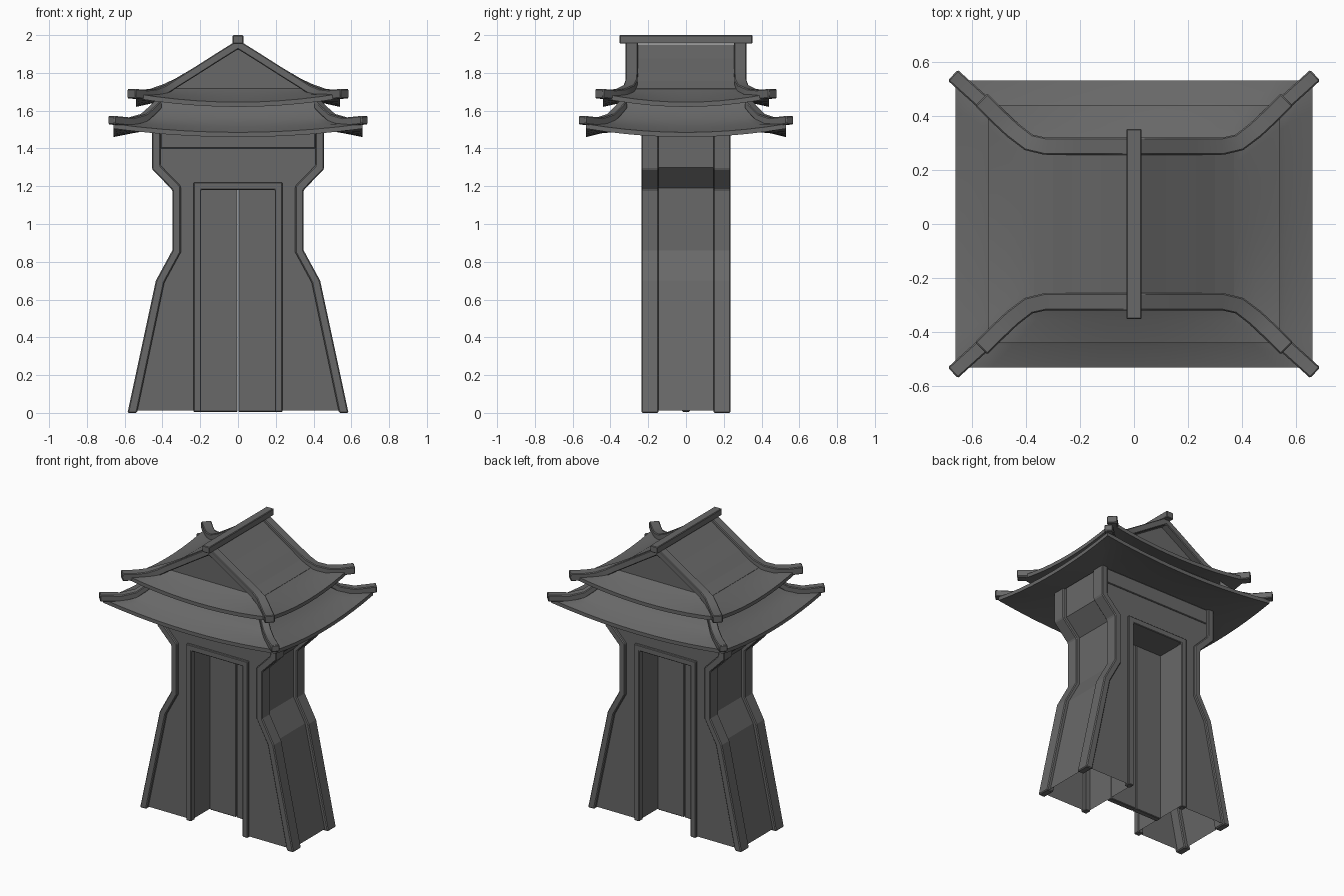
import bpy, bmesh, math
from mathutils import Vector

cube = bpy.data.objects.get("Cube")
if cube:
    bpy.data.objects.remove(cube, do_unlink=True)

GREY = (0.14, 0.14, 0.14, 1)
stone = bpy.data.materials.new("dark_grey")
stone.use_nodes = True
stone.diffuse_color = GREY
bsdf = stone.node_tree.nodes["Principled BSDF"]
bsdf.inputs["Base Color"].default_value = GREY


def finish(name, bm, bevel=0, smooth=None):
    bmesh.ops.recalc_face_normals(bm, faces=bm.faces)
    mesh = bpy.data.meshes.new(name)
    bm.to_mesh(mesh)
    bm.free()
    mesh.materials.append(stone)
    obj = bpy.data.objects.new(name, mesh)
    bpy.context.collection.objects.link(obj)
    if bevel:
        mod = obj.modifiers.new("bevel", "BEVEL")
        mod.width = bevel
        mod.segments = 1
    if smooth:
        bpy.ops.object.select_all(action="DESELECT")
        bpy.context.view_layer.objects.active = obj
        obj.select_set(True)
        bpy.ops.object.shade_smooth_by_angle(angle=math.radians(smooth))
    return obj


def mirrored(pts):
    """Right half outline followed by its left half."""
    return pts + [(-x, z) for x, z in reversed(pts)]


def prism(name, outline, y0, y1, bevel=0, open_bottom=False):
    bm = bmesh.new()
    front = bm.faces.new([bm.verts.new((x, y0, z)) for x, z in outline])
    out = bmesh.ops.extrude_face_region(bm, geom=[front], use_keep_orig=True)
    moved = [v for v in out["geom"] if isinstance(v, bmesh.types.BMVert)]
    bmesh.ops.translate(bm, verts=moved, vec=(0, y1 - y0, 0))
    bmesh.ops.recalc_face_normals(bm, faces=bm.faces)
    if open_bottom:
        low = min(z for _, z in outline) + 0.005
        faces = [f for f in bm.faces if all(v.co.z < low for v in f.verts)]
        bmesh.ops.delete(bm, geom=faces, context="FACES_ONLY")
    return finish(name, bm, bevel)


def box(name, x, y, z):
    return prism(name, [(x[0], z[0]), (x[1], z[0]), (x[1], z[1]), (x[0], z[1])],
                 y[0], y[1], 0.004)


def hip_roof(name, rings, steps=10):
    """Loft rectangles (half x, half y, middle z, corner lift)."""
    bm = bmesh.new()
    loops = []
    for hx, hy, z, lift in rings:
        corners = [(hx, hy), (-hx, hy), (-hx, -hy), (hx, -hy)]
        loop = []
        for k in range(4):
            a, b = Vector(corners[k]), Vector(corners[(k + 1) % 4])
            for i in range(steps):
                p = a.lerp(b, i / steps)
                t = 2 * i / steps - 1
                loop.append(bm.verts.new((p.x, p.y, z + lift * t * t)))
        loops.append(loop)
    n = 4 * steps
    for lo, hi in zip(loops, loops[1:]):
        for i in range(n):
            j = (i + 1) % n
            bm.faces.new((lo[i], lo[j], hi[j], hi[i]))
    return finish(name, bm, smooth=30)


def sweep(name, path, width, height):
    """Square ridge bar along a path."""
    bm = bmesh.new()
    pts = [Vector(p) for p in path]
    rows = []
    for i, p in enumerate(pts):
        d = pts[min(i + 1, len(pts) - 1)] - pts[max(i - 1, 0)]
        side = Vector((-d.y, d.x, 0)).normalized() * width / 2
        up = Vector((0, 0, height / 2))
        rows.append([bm.verts.new(p + q) for q in
                     (side + up, -side + up, -side - up, side - up)])
    for a, b in zip(rows, rows[1:]):
        for i in range(4):
            j = (i + 1) % 4
            bm.faces.new((a[i], a[j], b[j], b[i]))
    bm.faces.new(rows[0])
    bm.faces.new(rows[-1])
    return finish(name, bm, 0.005, 35)


# Gate body with doorway, open underneath
half = [(0.20, 0.012), (0.56, 0.012), (0.41, 0.70), (0.322, 0.86),
        (0.322, 1.19), (0.43, 1.30), (0.43, 1.52)]
prism("gate_body", mirrored(half) + [(-0.20, 1.18), (0.20, 1.18)],
      -0.215, 0.215, open_bottom=True)

# Raised trim along the outer edges and round the doorway, front and back
outer = [(0.585, 0), (0.435, 0.70), (0.348, 0.86), (0.348, 1.18),
         (0.455, 1.29), (0.455, 1.52)]
inner = [(0.535, 0), (0.39, 0.69), (0.303, 0.85), (0.303, 1.20),
         (0.41, 1.31), (0.41, 1.52)]
for label, s in (("front", -1), ("back", 1)):
    for side, m in (("left", 1), ("right", -1)):
        strip = [(m * x, z) for x, z in outer + inner[::-1]]
        prism(f"{label}_{side}_edge_trim", strip, s * 0.145, s * 0.235, 0.006)
    arch = mirrored([(0.235, 0.005), (0.235, 1.22)])
    arch += [(-0.195, 0.005), (-0.195, 1.18), (0.195, 1.18), (0.195, 0.005)]
    prism(f"{label}_door_frame", arch, s * 0.19, s * 0.232, 0.004)
    box(f"{label}_lintel", (-0.41, 0.41), (s * 0.20, s * 0.222), (1.40, 1.5))

# Double door in the middle of the passage
for side, m in (("left", 1), ("right", -1)):
    box(f"{side}_door", sorted((m * 0.002, m * 0.202)), (-0.02, 0.02), (0.005, 1.19))

# Lower roof, from inside top over the eave to the underside
hip_roof("lower_roof", [
    (0.38, 0.30, 1.68, 0), (0.42, 0.33, 1.62, 0), (0.49, 0.385, 1.555, 0.005),
    (0.56, 0.45, 1.515, 0.02), (0.66, 0.53, 1.485, 0.045),
    (0.66, 0.53, 1.46, 0.045), (0.56, 0.45, 1.48, 0.02), (0.44, 0.22, 1.50, 0)])

# Upper roof skirt
hip_roof("upper_roof_skirt", [
    (0.34, 0.25, 1.73, 0), (0.38, 0.285, 1.71, 0), (0.45, 0.355, 1.675, 0.015),
    (0.54, 0.44, 1.645, 0.045),
    (0.54, 0.44, 1.62, 0.045), (0.45, 0.35, 1.64, 0.015), (0.36, 0.28, 1.655, 0)])

# Upper gable with curved slopes
gable = [(0.36, 1.66), (0.37, 1.717), (0.30, 1.758), (0.23, 1.805),
         (0.12, 1.875), (0.01, 1.95)]
prism("upper_gable", mirrored(gable), -0.27, 0.27)

# Gable edge ridges, running down the slopes and out to the corners
run = [(0.12, 0.287, 1.875), (0.23, 0.287, 1.805), (0.33, 0.288, 1.744),
       (0.39, 0.302, 1.712), (0.45, 0.348, 1.69), (0.50, 0.395, 1.685),
       (0.565, 0.46, 1.69)]
for label, s in (("front", -1), ("back", 1)):
    right = [(x, s * y, z) for x, y, z in run]
    left = [(-x, y, z) for x, y, z in reversed(right)]
    sweep(f"{label}_gable_ridge", left + [(0, s * 0.287, 1.95)] + right, 0.064, 0.05)

    # Lower roof corner ridges
    for side, m in (("left", 1), ("right", -1)):
        corner = [(0.42, 0.33, 1.635), (0.455, 0.36, 1.60), (0.50, 0.40, 1.56),
                  (0.57, 0.46, 1.54), (0.67, 0.55, 1.55)]
        sweep(f"{label}_{side}_corner_ridge",
              [(m * x, s * y, z) for x, y, z in corner], 0.054, 0.045)

# Main ridge beam
box("main_ridge", (-0.028, 0.028), (-0.352, 0.352), (1.955, 2.0))
